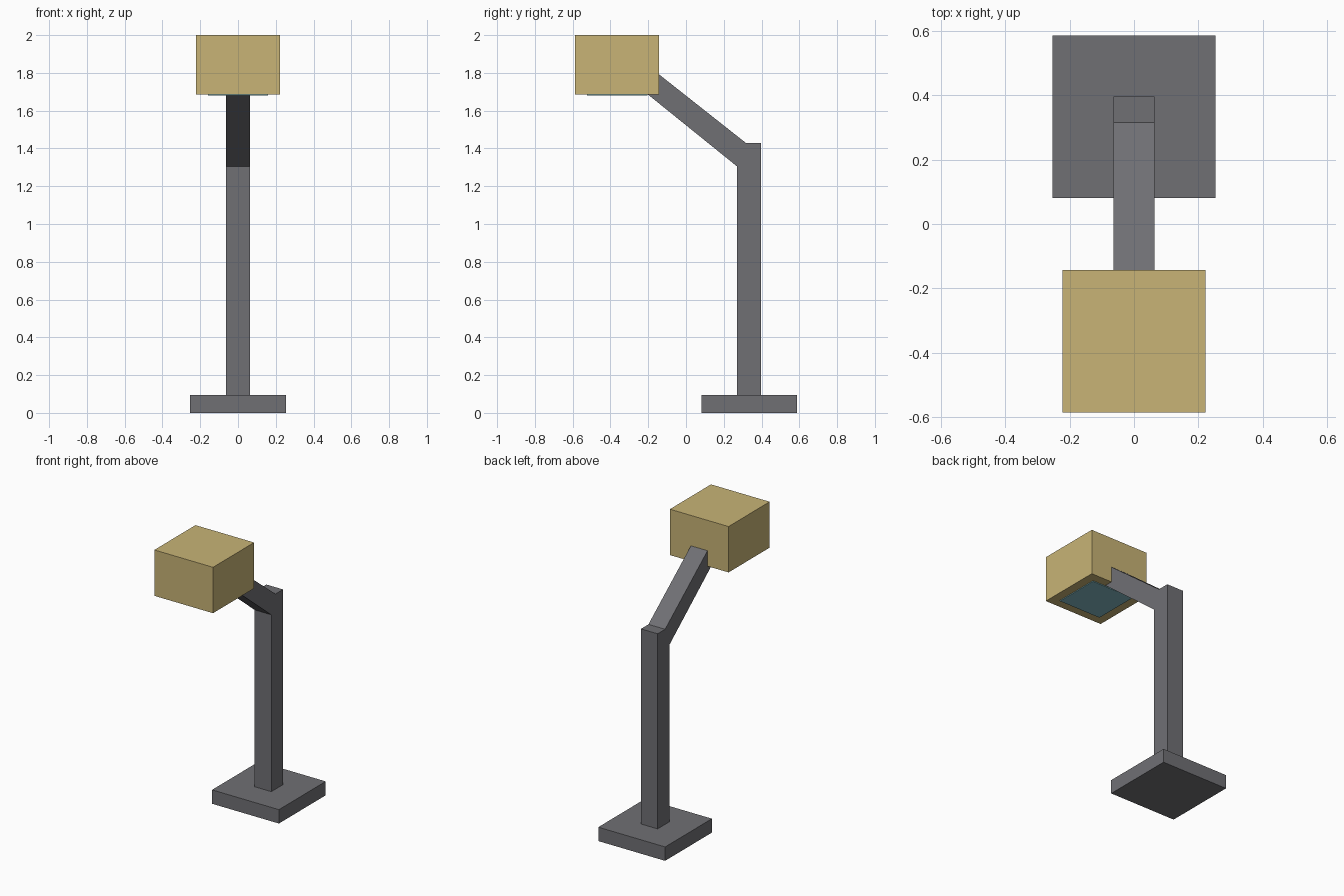
import bpy
import bmesh
from mathutils import Vector

cube = bpy.data.objects.get("Cube")
if cube:
    bpy.data.objects.remove(cube, do_unlink=True)


def material(name, rgb):
    mat = bpy.data.materials.new(name)
    mat.use_nodes = True
    color = (*rgb, 1.0)
    mat.diffuse_color = color
    mat.node_tree.nodes["Principled BSDF"].inputs["Base Color"].default_value = color
    return mat


def extrude_profile(name, points, half_width, mat):
    """Extrude a (y, z) side profile symmetrically along x."""
    bm = bmesh.new()
    face = bm.faces.new([bm.verts.new((-half_width, y, z)) for y, z in points])
    result = bmesh.ops.extrude_face_region(bm, geom=[face])
    moved = [v for v in result["geom"] if isinstance(v, bmesh.types.BMVert)]
    bmesh.ops.translate(bm, verts=moved, vec=Vector((2 * half_width, 0, 0)))
    bmesh.ops.recalc_face_normals(bm, faces=bm.faces)
    mesh = bpy.data.meshes.new(name)
    bm.to_mesh(mesh)
    bm.free()
    mesh.materials.append(mat)
    obj = bpy.data.objects.new(name, mesh)
    bpy.context.collection.objects.link(obj)
    return obj


def box(name, half_width, y0, y1, z0, z1, mat):
    return extrude_profile(name, [(y0, z0), (y1, z0), (y1, z1), (y0, z1)],
                           half_width, mat)


grey = material("grey metal", (0.162, 0.162, 0.175))
tan = material("tan shade", (0.578, 0.456, 0.181))
blue = material("pale blue glass", (0.223, 0.485, 0.546))

# Square foot
box("base", 0.253, 0.081, 0.587, 0.0, 0.095, grey)

# Upright post bending into the sloped arm, which ends inside the head
extrude_profile("post_and_arm", [
    (0.270, 0.09), (0.397, 0.09), (0.397, 1.43), (0.316, 1.43),
    (-0.22, 1.853), (-0.30, 1.765), (0.270, 1.305),
], 0.063, grey)

# Lamp head with a thin glass panel underneath
box("lamp_head", 0.222, -0.587, -0.143, 1.686, 2.0, tan)
box("lamp_glass", 0.16, -0.525, -0.205, 1.681, 1.688, blue)
